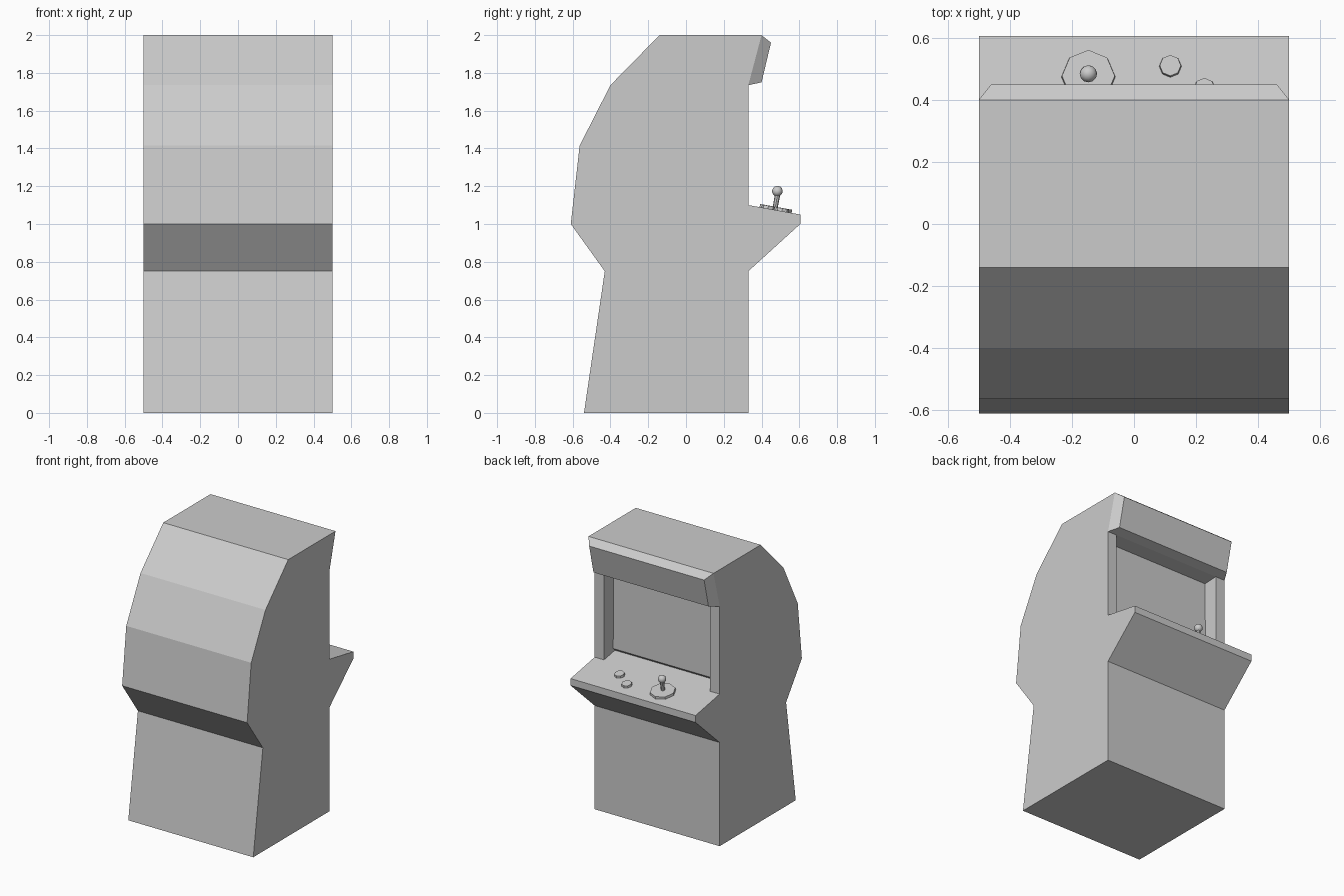
import bpy, bmesh, math
from mathutils import Matrix, Vector

if "Cube" in bpy.data.objects:
    bpy.data.objects.remove(bpy.data.objects["Cube"])


def finish(name, bm):
    bmesh.ops.recalc_face_normals(bm, faces=bm.faces[:])
    mesh = bpy.data.meshes.new(name)
    bm.to_mesh(mesh)
    bm.free()
    ob = bpy.data.objects.new(name, mesh)
    bpy.context.collection.objects.link(ob)
    return ob


def cut(bm, face, co, no):
    """Split one face (and its edges) along a plane."""
    geom = [face] + list(face.edges) + list(face.verts)
    bmesh.ops.bisect_plane(bm, geom=geom, dist=1e-5, plane_co=co, plane_no=no)


def find(bm, y, z):
    """Face whose centre is nearest to (0, y, z)."""
    target = Vector((0, y, z))
    return min(bm.faces, key=lambda f: (f.calc_center_median() - target).length)


# Cabinet: side profile (y, z) extruded across the width
profile = [(-0.54, 0), (0.33, 0), (0.33, 0.75), (0.605, 1.0), (0.605, 1.05),
           (0.33, 1.10), (0.33, 1.735), (0.40, 2.0), (-0.14, 2.0),
           (-0.40, 1.735), (-0.563, 1.415), (-0.61, 1.0), (-0.43, 0.75)]
bm = bmesh.new()
side = bm.faces.new([bm.verts.new((-0.5, y, z)) for y, z in profile])
ext = bmesh.ops.extrude_face_region(bm, geom=[side], use_keep_orig=True)
for v in ext["geom"]:
    if isinstance(v, bmesh.types.BMVert):
        v.co.x = 0.5
bmesh.ops.recalc_face_normals(bm, faces=bm.faces[:])

# Sign box above the screen: bevelled block pulled from the top front face
sign = find(bm, 0.365, 1.867)
bmesh.ops.inset_individual(bm, faces=[sign], thickness=0.03, depth=0.05)
for v in sign.verts:
    y, z = (0.45, 1.96) if v.co.z > 1.87 else (0.40, 1.75)
    v.co = (math.copysign(0.46, v.co.x), y, z)

# Screen recess: narrow the front face, then push it in
for x in (-0.425, 0.425):
    cut(bm, find(bm, 0.33, 1.4175), (x, 0, 0), (1, 0, 0))
screen = find(bm, 0.33, 1.4175)
bmesh.ops.inset_individual(bm, faces=[screen], thickness=0.01, depth=-0.1)
for v in screen.verts:
    y, z = (0.22, 1.73) if v.co.z > 1.4 else (0.205, 1.122)
    v.co = (math.copysign(0.425, v.co.x), y, z)

# Undercut lip along the bottom of the screen
cut(bm, screen, (0, 0, 1.142), (0, 0, 1))
for v in bm.verts:
    if abs(v.co.z - 1.142) < 1e-3:
        v.co.y = 0.225
finish("cabinet", bm)

# Controls stand square to the sloping panel
SLOPE = math.atan2(0.05, 0.275)


def on_panel(x, y, lift):
    z = 1.10 - math.tan(SLOPE) * (y - 0.33)
    return (Matrix.Translation((x, y, z)) @ Matrix.Rotation(-SLOPE, 4, 'X')
            @ Matrix.Translation((0, 0, lift)))


def disc(name, x, y, r1, r2, height, lift=0.0):
    b = bmesh.new()
    bmesh.ops.create_cone(b, cap_ends=True, segments=8, radius1=r1, radius2=r2,
                          depth=height, matrix=on_panel(x, y, lift + height / 2))
    return finish(name, b)


# Joystick
disc("joystick_base", -0.147, 0.474, 0.087, 0.085, 0.017)
disc("joystick_shaft", -0.147, 0.47, 0.013, 0.015, 0.085, 0.012)
b = bmesh.new()
bmesh.ops.create_uvsphere(b, u_segments=12, v_segments=8, radius=0.028,
                          matrix=on_panel(-0.147, 0.466, 0.1))
ball = finish("joystick_ball", b)
for p in ball.data.polygons:
    p.use_smooth = True

# Buttons
disc("button_left", 0.117, 0.508, 0.036, 0.034, 0.016)
disc("button_right", 0.227, 0.434, 0.036, 0.034, 0.016)
